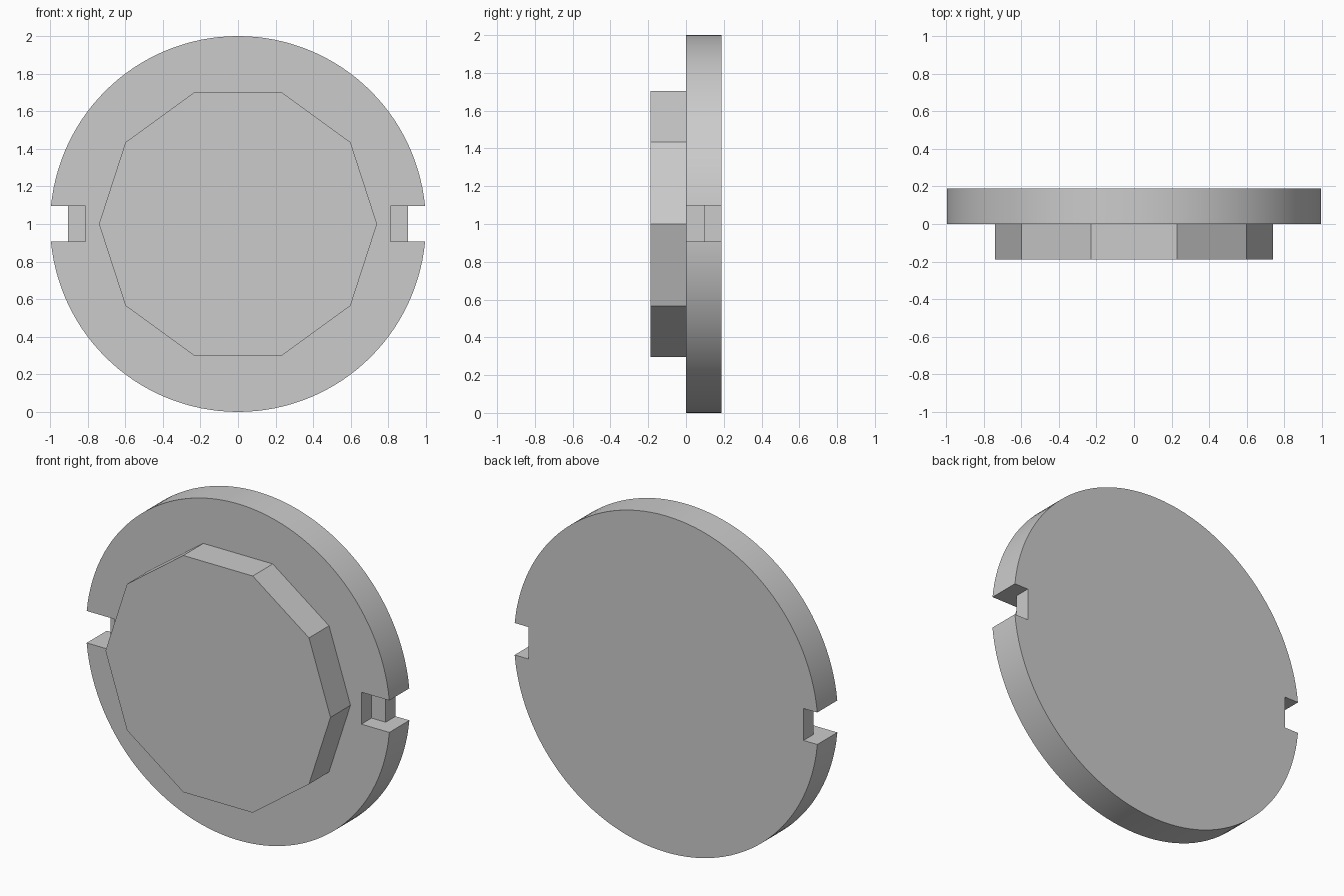
import bpy
import math

old = bpy.data.objects.get("Cube")
if old:
    bpy.data.objects.remove(old, do_unlink=True)

THICK = 0.188
CENTRE_Z = 1.0

grey = bpy.data.materials.new("light grey")
grey.use_nodes = True
colour = (0.6, 0.6, 0.6, 1)
grey.diffuse_color = colour
grey.node_tree.nodes["Principled BSDF"].inputs["Base Color"].default_value = colour


def plate(name, sides, radius, y, turn):
    """Upright disc whose axis runs front to back."""
    bpy.ops.mesh.primitive_cylinder_add(vertices=sides, radius=radius, depth=THICK)
    ob = bpy.context.object
    ob.name = name
    ob.rotation_euler = (math.pi / 2, 0, 0)
    ob.location = (0, y, CENTRE_Z)
    # turn the outline about its own axis before standing it up
    for v in ob.data.vertices:
        x, yy, z = v.co
        v.co = (x * math.cos(turn) - yy * math.sin(turn),
                x * math.sin(turn) + yy * math.cos(turn), z)
    ob.data.materials.append(grey)
    bpy.ops.object.transform_apply(location=True, rotation=True, scale=True)
    return ob


def cut_box(target, x0, x1, y0, y1, z0, z1):
    """Remove a box-shaped volume from the target."""
    bpy.ops.mesh.primitive_cube_add(
        size=1, location=((x0 + x1) / 2, (y0 + y1) / 2, (z0 + z1) / 2))
    box = bpy.context.object
    box.scale = (abs(x1 - x0), y1 - y0, z1 - z0)
    box.hide_render = True
    box.data.materials.append(grey)
    bpy.context.view_layer.update()
    mod = target.modifiers.new("notch", 'BOOLEAN')
    mod.operation = 'DIFFERENCE'
    mod.solver = 'EXACT'
    mod.object = box
    bpy.context.view_layer.objects.active = target
    bpy.ops.object.modifier_apply(modifier=mod.name)
    bpy.data.objects.remove(box, do_unlink=True)


# Round back plate with a stepped notch on each side
disc = plate("back_disc", 128, 1.0, THICK / 2, 0)
for side in (-1, 1):
    cut_box(disc, side * 0.905, side * 1.2, -0.1, 0.3, 0.907, 1.097)
    cut_box(disc, side * 0.812, side * 1.2, -0.1, 0.095, 0.907, 1.097)

# Smooth rim, sharp edges
bpy.ops.object.select_all(action='DESELECT')
disc.select_set(True)
bpy.context.view_layer.objects.active = disc
bpy.ops.object.shade_smooth_by_angle(angle=math.radians(30))

# Ten-sided raised boss on the front
plate("front_boss", 10, 0.74, -THICK / 2, math.pi / 2)
